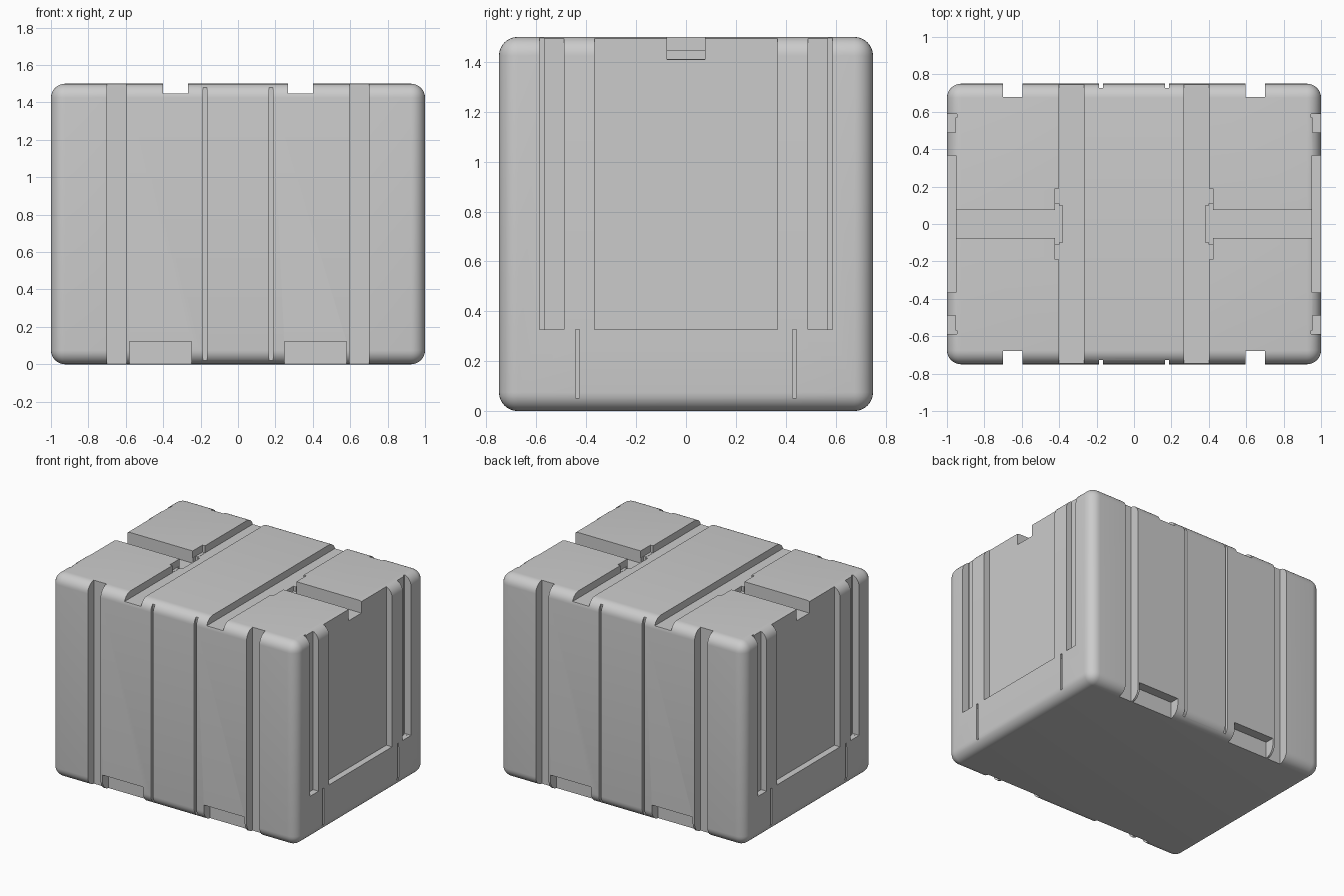
import bpy, bmesh
from mathutils import Matrix, Vector

if "Cube" in bpy.data.objects:
    bpy.data.objects.remove(bpy.data.objects["Cube"])


def add_box(bm, x, y, z):
    center = Vector(((x[0] + x[1]) / 2, (y[0] + y[1]) / 2, (z[0] + z[1]) / 2))
    size = (abs(x[1] - x[0]), abs(y[1] - y[0]), abs(z[1] - z[0]), 1)
    return bmesh.ops.create_cube(bm, size=1, matrix=Matrix.Translation(center) @ Matrix.Diagonal(size))


def new_object(name, bm):
    mesh = bpy.data.meshes.new(name)
    bm.to_mesh(mesh)
    bm.free()
    obj = bpy.data.objects.new(name, mesh)
    bpy.context.collection.objects.link(obj)
    return obj


def carve(target, name, x, y, z, mirror_y=True):
    """Cut a box, mirrored across x and optionally across y."""
    bm = bmesh.new()
    for sx in (1, -1):
        for sy in ((1, -1) if mirror_y else (1,)):
            add_box(bm, [sx * v for v in x], [sy * v for v in y], z)
    cutter = new_object(name, bm)
    cutter.hide_render = True
    mod = target.modifiers.new(name, 'BOOLEAN')
    mod.operation = 'DIFFERENCE'
    mod.solver = 'EXACT'
    mod.object = cutter
    bpy.ops.object.modifier_apply(modifier=mod.name)
    bpy.data.objects.remove(cutter)


# Rounded crate body
bm = bmesh.new()
add_box(bm, (-1, 1), (-0.75, 0.75), (0, 1.5))
bmesh.ops.bevel(bm, geom=bm.edges[:], offset=0.075, segments=8, profile=0.5, affect='EDGES')
crate = new_object("crate_body", bm)
bpy.context.view_layer.objects.active = crate
crate.select_set(True)

# Front and back: wide strap grooves, thin seams, foot notches
carve(crate, "strap_groove", (0.595, 0.70), (0.68, 0.9), (-0.1, 1.6))
carve(crate, "thin_seam", (0.167, 0.186), (0.727, 0.9), (-0.1, 1.6))
carve(crate, "foot_notch", (0.248, 0.58), (0.681, 0.9), (-0.1, 0.122))

# Lid: lengthwise grooves and cross channels with stepped inner ends
carve(crate, "lid_groove", (0.268, 0.402), (-0.9, 0.9), (1.447, 1.6), False)
carve(crate, "lid_channel", (0.398, 1.1), (-0.076, 0.076), (1.41, 1.61), False)
carve(crate, "channel_pocket", (0.383, 0.404), (-0.1, 0.1), (1.411, 1.62), False)
carve(crate, "channel_slot", (0.4005, 0.423), (-0.19, 0.19), (1.448, 1.63), False)
carve(crate, "slot_step", (0.401, 0.422), (-0.11, 0.11), (1.412, 1.64), False)

# Ends: recessed panel, stepped vertical grooves, small slots
carve(crate, "end_panel", (0.953, 1.1), (-0.366, 0.366), (0.326, 1.6), False)
carve(crate, "end_groove", (0.955, 1.1), (0.49, 0.572), (0.326, 1.6))
carve(crate, "end_groove_lip", (0.947, 1.12), (0.57, 0.587), (0.3265, 1.61))
carve(crate, "end_slot", (0.985, 1.1), (0.427, 0.444), (0.052, 0.296))
carve(crate, "end_slot_top", (0.99, 1.12), (0.4275, 0.4435), (0.29, 0.326))

bpy.ops.object.shade_smooth_by_angle(angle=0.5)
